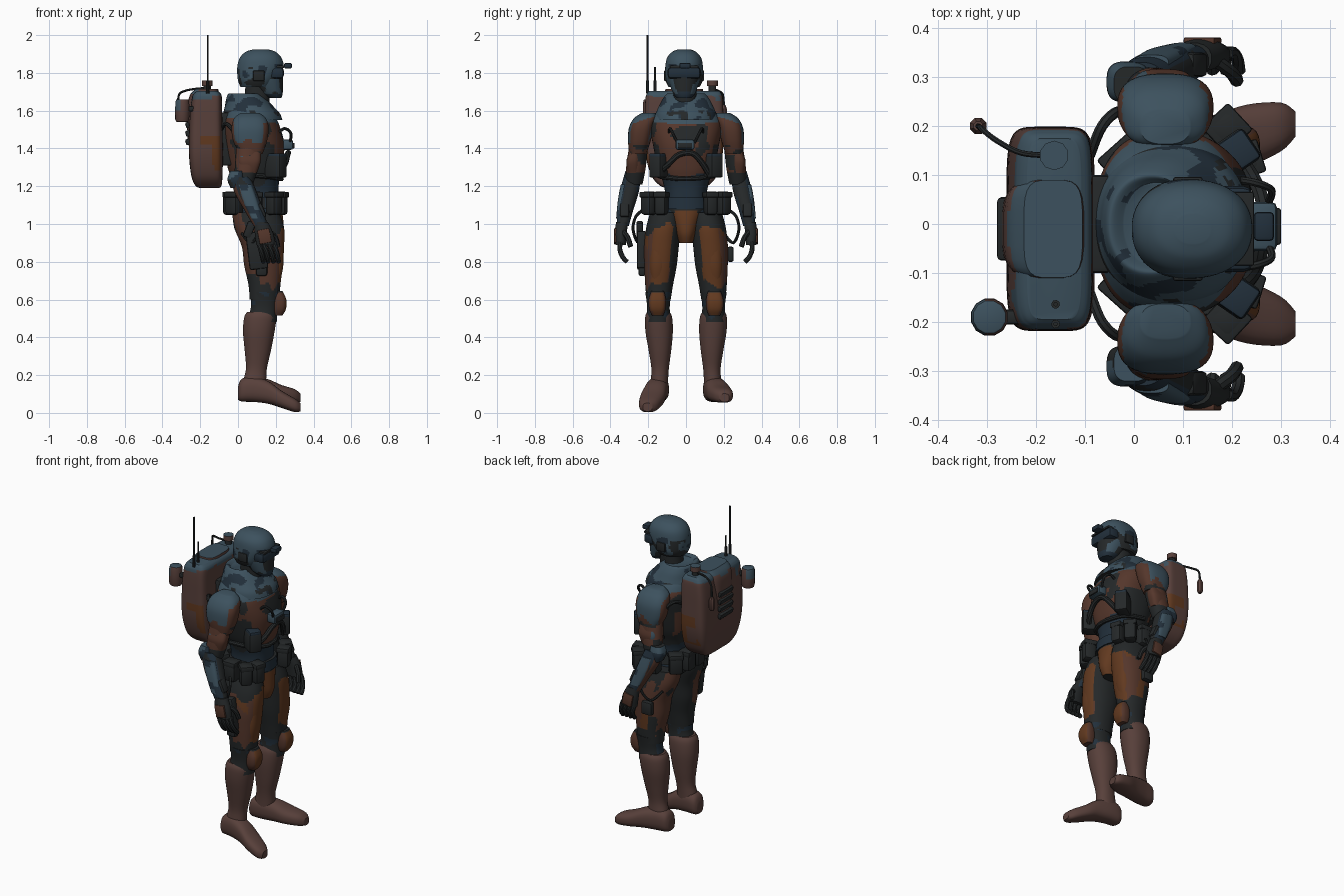
import bpy, bmesh, math
from mathutils import Vector, Matrix, noise

COLS = {"slate_blue": (.046, .083, .112), "rust_brown": (.09, .037, .024), "boot_brown": (.097, .051, .043),
        "orange_brown": (.12, .041, .014), "charcoal": (.018, .021, .022), "navy": (.016, .029, .044)}
BLUE, RUST, BOOT, ORANGE, DARK, NAVY = range(6)
MATS = []
for n, c in COLS.items():
    m = bpy.data.materials.new(n)
    m.diffuse_color = (*c, 1)
    MATS.append(m)


def finish(name, bm, mat):
    """mat is a colour number, or a rule taking face centre and normal"""
    bmesh.ops.recalc_face_normals(bm, faces=bm.faces[:])
    me = bpy.data.meshes.new(name)
    if callable(mat):
        for m in MATS:
            me.materials.append(m)
        for f in bm.faces:
            f.material_index = mat(f.calc_center_median(), f.normal)
    else:
        me.materials.append(MATS[mat])
    bm.to_mesh(me)
    bm.free()
    ob = bpy.data.objects.new(name, me)
    bpy.context.collection.objects.link(ob)
    return ob


def resample(rings, k):
    out = []
    for i in range(len(rings) - 1):
        p = [rings[max(0, min(len(rings) - 1, i + j))] for j in (-1, 0, 1, 2)]
        for s in range(k):
            t = s / k
            out.append([.5 * (2 * b + (c - a) * t + (2 * a - 5 * b + 4 * c - d) * t * t
                              + (3 * b - a - 3 * c + d) * t ** 3) for a, b, c, d in zip(*p)])
    return out + [rings[-1]]


def loft(name, rings, mat, n=24, k=4, p=2.2, axis='z', s=1):
    """skin rings (x, y, z, radius a, radius b) stacked along an axis; s flips y"""
    bm = bmesh.new()
    loops = []
    for x, y, z, a, b in resample(rings, k):
        vs = []
        for i in range(n):
            t = 2 * math.pi * (i + .5) / n
            c, q = math.cos(t), math.sin(t)
            u = a * math.copysign(abs(c) ** (2 / p), c)
            v = b * math.copysign(abs(q) ** (2 / p), q)
            off = (u, v, 0) if axis == 'z' else (0, u, v)
            vs.append(bm.verts.new((x + off[0], s * (y + off[1]), z + off[2])))
        loops.append(vs)
    for A, B in zip(loops, loops[1:]):
        for i in range(n):
            bm.faces.new((A[i], A[(i + 1) % n], B[(i + 1) % n], B[i]))
    bm.faces.new(loops[0])
    bm.faces.new(loops[-1])
    return finish(name, bm, mat)


def box(name, loc, size, mat, rot=(0, 0, 0), bev=.012):
    bm = bmesh.new()
    bmesh.ops.create_cube(bm, size=1)
    bmesh.ops.scale(bm, vec=size, verts=bm.verts[:])
    bmesh.ops.bevel(bm, geom=bm.edges[:], offset=min(bev, min(size) * .3), segments=2, affect='EDGES', profile=.5)
    R = Matrix.Rotation(rot[2], 4, 'Z') @ Matrix.Rotation(rot[1], 4, 'Y') @ Matrix.Rotation(rot[0], 4, 'X')
    bmesh.ops.transform(bm, matrix=Matrix.Translation(loc) @ R, verts=bm.verts[:])
    return finish(name, bm, mat)


def tube(name, pts, r, mat, k=5, n=8):
    pts = [Vector(p) for p in resample(pts, k)]
    bm = bmesh.new()
    loops = []
    for i, p in enumerate(pts):
        d = (pts[min(i + 1, len(pts) - 1)] - pts[max(i - 1, 0)]).normalized()
        u = d.cross(Vector((.31, .2, .93))).normalized()
        w = d.cross(u)
        loops.append([bm.verts.new(p + r * (u * math.cos(j * math.tau / n) + w * math.sin(j * math.tau / n)))
                      for j in range(n)])
    for A, B in zip(loops, loops[1:]):
        for j in range(n):
            bm.faces.new((A[j], A[(j + 1) % n], B[(j + 1) % n], B[j]))
    bm.faces.new(loops[0])
    bm.faces.new(loops[-1])
    return finish(name, bm, mat)


def patch(c, f=13):
    return noise.noise(c * f + Vector((3.1, 7.7, 1.3)))


def camo(main, dark=.3, top=.4):
    """blue on upward faces, dark patches by noise, main colour elsewhere"""
    return lambda c, n: DARK if patch(c) > dark else BLUE if n.z + .3 * patch(c) > top else main


def torso_rule(c, n):
    if c.z < 1.24 + .1 * patch(c, 9):
        return NAVY
    if n.z > .4 or c.z > 1.56:
        return BLUE if patch(c) < .3 else NAVY
    if abs(n.y) > .8 and c.z < 1.42:
        return DARK
    return DARK if patch(c, 10) > (.3 if n.x > 0 else .12) else RUST


def thigh_rule(c, n):
    out = n.y * (-1 if c.y < 0 else 1)
    hip = .99 + .06 * patch(c, 18) - .35 * max(0, abs(c.y) - .13)
    if c.z < .68 + .06 * patch(c, 18) or out < -.6 or (c.z > hip and n.x > -.4):
        return DARK
    if n.x < -.2:
        return DARK if patch(c, 9) > .15 or out < -.3 else RUST
    return ORANGE if n.x > .8 or patch(c, 8) > .25 else RUST


def helmet_rule(c, n):
    v = patch(c, 15)
    if c.z < 1.83 and v > .12:
        return DARK
    return NAVY if c.z < 1.845 and v < -.2 else BLUE


def jaw_rule(c, n):
    if abs(n.y) > .55 and 1.69 < c.z < 1.765 and c.x > .13:
        return BLUE if patch(c, 20) < .2 else DARK
    return NAVY if c.z < 1.7 else DARK


def shoulder_rule(c, n):
    if n.z > .45 or (c.z > 1.44 + .08 * patch(c) and n.x < .45 and n.x > -.75):
        return BLUE
    return DARK if c.z < 1.42 and patch(c) > .2 else RUST


def forearm_rule(c, n):
    return RUST if n.x < -.6 else DARK if n.x > .75 or patch(c, 15) > .3 else NAVY


# head
loft("helmet", [(.098, -.01, 1.725, .085, .082), (.103, -.01, 1.765, .104, .1), (.118, -.01, 1.83, .122, .1),
                (.12, -.01, 1.88, .11, .09), (.12, -.01, 1.912, .078, .062), (.12, -.01, 1.925, .035, .03)],
     helmet_rule, n=56, k=7)
loft("jaw_guard", [(.195, -.01, 1.668, .035, .04), (.175, -.01, 1.695, .062, .06), (.148, -.01, 1.76, .09, .082),
                   (.132, -.01, 1.81, .105, .09)], jaw_rule, n=48, k=7)
box("visor", (.205, -.01, 1.80), (.075, .175, .062), NAVY, bev=.02)
box("visor_band", (.205, -.01, 1.832), (.08, .15, .014), DARK, bev=.004)
box("helmet_mount", (.265, -.005, 1.838), (.042, .06, .03), NAVY)
for s in (-1, 1):
    box("ear_cup", (.11, -.01 + s * .098, 1.785), (.06, .016, .055), DARK)
loft("neck", [(.085, -.005, 1.58, .08, .075), (.1, -.005, 1.66, .068, .062), (.11, -.005, 1.76, .07, .065)], DARK)

# trunk
loft("torso", [(.1, 0, 1.04, .12, .12), (.1, 0, 1.15, .115, .11), (.095, 0, 1.22, .122, .122),
               (.09, 0, 1.3, .145, .15), (.085, 0, 1.42, .16, .175), (.07, 0, 1.52, .15, .19),
               (.06, 0, 1.58, .13, .165), (.06, 0, 1.63, .11, .12), (.07, 0, 1.66, .08, .08)],
     torso_rule, n=72, k=8, p=2.5)
loft("collar", [(.08, 0, 1.55, .155, .165), (.072, 0, 1.585, .15, .16), (.06, 0, 1.62, .13, .145),
                (.045, 0, 1.66, .108, .125), (.035, 0, 1.69, .085, .1), (.05, 0, 1.675, .07, .085)],
     lambda c, n: NAVY if patch(c, 16) > .2 else DARK if c.z < 1.6 and patch(c, 19) < -.22 else BLUE, n=72, k=6)
loft("pelvis", [(.165, 0, .9, .055, .035), (.15, 0, .95, .09, .055), (.115, 0, 1.02, .125, .085),
                (.1, 0, 1.09, .13, .12)],
     lambda c, n: ORANGE if n.x > .1 and c.z < 1.075 and abs(c.y) < .066 else DARK, n=40, k=6)
loft("belt", [(.1, 0, 1.08, .137, .137), (.1, 0, 1.14, .132, .13)],
     lambda c, n: NAVY if n.x > .3 else DARK, k=1, n=32)

# chest equipment
box("chest_radio", (.262, -.005, 1.42), (.06, .1, .055), BLUE)
box("radio_grille", (.285, -.005, 1.415), (.03, .075, .03), DARK, bev=.005)
tube("chest_hose", [(.2, -.15, 1.26), (.245, -.1, 1.31), (.262, -.04, 1.365), (.265, .03, 1.375),
                    (.25, .08, 1.33), (.22, .13, 1.25)], .015, DARK)
for s in (-1, 1):
    box("chest_pouch", (.2, s * .14, 1.305), (.1, .075, .12), DARK, rot=(0, 0, s * .6))
    box("chest_pouch_lid", (.205, s * .143, 1.362), (.085, .07, .025), NAVY, rot=(0, 0, s * .6))
    tube("radio_hose", [(.2, s * .09, 1.47), (.245, s * .085, 1.505), (.28, s * .07, 1.48),
                        (.275, s * .045, 1.43)], .008, DARK)
    tube("pack_hose", [(-.09, s * .14, 1.5), (-.065, s * .2, 1.53), (-.03, s * .23, 1.5),
                       (0, s * .21, 1.44)], .011, DARK)
    tube("lower_chest_strap", [(.05, s * .155, 1.26), (.17, s * .125, 1.25), (.225, s * .04, 1.24),
                               (.228, 0, 1.24)], .013, DARK)
    # belt pouches
    for x, y, r, w in ((.225, .13, .3, .065), (.19, .195, .75, .07), (.09, .19, 1.57, .08),
                       (-.02, .13, 2.3, .08), (-.045, .045, 3.14, .08)):
        box("belt_pouch", (x, s * y, 1.11), (.07, w, .125), DARK, rot=(0, 0, s * r), bev=.018)
        box("pouch_flap", (x, s * y, 1.155), (.075, w + .005, .03), DARK, rot=(0, 0, s * r), bev=.006)
    tube("belt_hose", [(.1, s * .22, 1.08), (.13, s * .265, 1.04), (.12, s * .28, .97), (.07, s * .25, .9),
                       (.02, s * .2, .95)], .008, DARK)

    # arms
    loft("shoulder_pad", [(.07, .255, 1.37, .06, .045), (.064, .247, 1.44, .09, .06), (.064, .236, 1.51, .098, .066),
                          (.064, .215, 1.56, .084, .06), (.064, .198, 1.588, .05, .035)],
         shoulder_rule, n=48, k=7, p=2.6, s=s)
    loft("upper_arm", [(.03, .275, 1.21, .05, .045), (.045, .265, 1.3, .062, .052), (.06, .25, 1.42, .068, .05)],
         lambda c, n: DARK if c.z < 1.27 or patch(c, 12) > .15 else RUST, n=40, k=8, s=s)
    loft("upper_arm_plate", [(.055, .278, 1.27, .045, .03), (.06, .28, 1.33, .06, .036), (.065, .27, 1.385, .055, .03)],
         lambda c, n: BLUE if n.x < -.3 and patch(c) > -.1 else RUST, n=32, k=8, p=3, s=s)
    loft("elbow_pad", [(-.005, .29, 1.19, .034, .035), (-.012, .29, 1.235, .044, .042), (-.005, .285, 1.28, .036, .036)],
         camo(NAVY, .2, .15), k=4, n=32, p=3, s=s)
    loft("forearm", [(.015, .285, 1.25, .05, .045), (.04, .3, 1.17, .06, .05), (.085, .322, 1.07, .05, .042),
                     (.12, .335, .99, .038, .032)], forearm_rule, n=40, k=8, s=s)
    loft("forearm_guard", [(.035, .325, 1.21, .036, .02), (.06, .336, 1.13, .04, .024), (.098, .352, 1.03, .03, .018)],
         lambda c, n: RUST if n.x < -.7 else BLUE if patch(c, 14) < .3 else NAVY, n=32, k=6, p=3, s=s)
    box("wrist_device", (.12, s * .325, 1.07), (.04, .05, .08), DARK, rot=(0, -.4, 0))
    # hands
    loft("glove", [(.122, .338, 1.01, .037, .032), (.138, .346, .95, .05, .033), (.148, .345, .89, .052, .027)],
         DARK, s=s, n=16)
    box("hand_plate", (.14, s * .374, .935), (.065, .014, .075), RUST, rot=(0, -.2, 0))
    for i in range(4):
        x = .108 + i * .027
        tube("finger", [(x, s * .347, .905), (x + .012, s * .35, .865), (x + .022, s * .335, .825),
                        (x + .026, s * .312, .80)], .013, DARK, k=3)
    tube("thumb", [(.165, s * .335, .96), (.198, s * .31, .93), (.21, s * .293, .88)], .014, DARK, k=3)

    # legs
    loft("thigh", [(.14, .145, .6, .078, .064), (.14, .142, .68, .085, .074), (.135, .135, .78, .102, .086),
                   (.132, .13, .88, .112, .092), (.112, .118, .98, .132, .093), (.095, .105, 1.06, .125, .085)],
         thigh_rule, n=64, k=9, s=s)
    loft("thigh_plate", [(.2, .15, .7, .025, .035), (.2, .147, .78, .04, .048), (.2, .142, .88, .04, .048),
                         (.2, .14, .95, .03, .03)], ORANGE, n=20, s=s)
    loft("knee_joint", [(.125, .146, .48, .08, .066), (.14, .146, .56, .072, .06), (.145, .146, .64, .08, .07)],
         lambda c, n: NAVY if patch(c, 18) > .2 else DARK, n=40, k=8, s=s)
    loft("knee_pad", [(.21, .15, .515, .025, .03), (.218, .152, .55, .036, .044), (.22, .152, .6, .036, .046),
                      (.21, .15, .645, .026, .034)],
         lambda c, n: DARK if c.z > .635 else ORANGE if n.x > .75 else RUST, n=20, k=4, p=3, s=s)
    # boots
    loft("boot_shaft", [(.08, .145, .10, .068, .05), (.09, .14, .18, .06, .046), (.098, .137, .24, .056, .047),
                        (.105, .138, .33, .07, .06), (.11, .142, .43, .084, .073), (.118, .145, .505, .086, .072),
                        (.122, .146, .535, .074, .06)], BOOT, s=s)
    d = .05 if s > 0 else 0  # the right toe points further down
    loft("boot_foot", [(.0, .14, .105, .03, .035), (.02, .142, .12, .05, .06), (.08, .147, .125, .056, .067),
                       (.16, .162, .108 + d * .2, .06, .06), (.23, .18, .072 + d * .6, .064, .046),
                       (.3, .198, .04 + d, .05, .036), (.33, .204, .03 + d, .025, .022)], BOOT, axis='x', p=2.6, s=s)

# thigh holster and small side pouch
box("holster", (.10, -.235, .86), (.1, .05, .2), DARK, rot=(0, -.12, 0))
box("holster_grip", (.06, -.245, .97), (.045, .035, .09), DARK, rot=(0, .35, 0))
box("holster_tip", (.125, -.232, .755), (.06, .04, .06), DARK)
box("leg_pouch", (.1, .235, .84), (.07, .035, .08), DARK)

# backpack
loft("backpack", [(-.15, -.01, 1.19, .05, .09), (-.157, -.01, 1.205, .07, .13), (-.165, -.01, 1.26, .083, .175),
                  (-.17, -.01, 1.38, .09, .205), (-.17, -.01, 1.55, .087, .208), (-.165, -.01, 1.66, .08, .205),
                  (-.163, -.01, 1.69, .072, .197), (-.163, -.01, 1.705, .055, .185)],
     lambda c, n: BLUE if n.z > .3 or c.z > 1.67 + .08 * patch(c, 18) else
     ORANGE if abs(n.y) > .6 and 1.29 < c.z < 1.46 and c.x > -.17 + .1 * patch(c, 12) else BOOT, n=72, k=8, p=6)
loft("pack_spine", [(-.19, -.01, 1.42, .075, .07), (-.19, -.01, 1.55, .08, .085), (-.18, -.01, 1.67, .08, .1),
                    (-.165, -.01, 1.715, .06, .1)], camo(BOOT, 2), p=4)
for i in range(4):
    box("pack_vent", (-.262, -.01, 1.435 + i * .045), (.032, .13, .034), DARK, rot=(0, -.3, 0), bev=.01)
box("pack_mount", (-.06, 0, 1.45), (.07, .2, .28), DARK)
for y, top in ((-.204, 2.0), (-.164, 1.83)):
    tube("antenna_base", [(-.16, y, 1.69), (-.16, y, 1.76)], .009, DARK, k=1)
    tube("antenna", [(-.16, y, 1.74), (-.16, y, top)], .0045, DARK, k=1)
loft("side_canister", [(-.295, -.19, 1.54, .03, .03), (-.295, -.19, 1.555, .038, .038), (-.295, -.19, 1.645, .038, .038),
                       (-.295, -.19, 1.66, .03, .03)],
     lambda c, n: BLUE if n.z > .3 or n.x < -.3 and c.z > 1.6 else BOOT, k=2, n=12, p=2)
box("canister_bracket", (-.25, -.19, 1.61), (.06, .03, .03), DARK)
loft("filler_neck", [(-.163, .14, 1.69, .02, .02), (-.163, .14, 1.735, .02, .02)], DARK, k=1, n=10, p=2)
loft("filler_cap", [(-.163, .14, 1.73, .03, .03), (-.163, .14, 1.76, .03, .03)], camo(BOOT, 2), k=1, n=10, p=2)
tube("drain_hose", [(-.17, .14, 1.72), (-.23, .145, 1.715), (-.28, .17, 1.705), (-.312, .195, 1.685),
                    (-.318, .2, 1.62)], .006, DARK)
loft("hose_nozzle", [(-.318, .2, 1.545, .011, .011), (-.318, .2, 1.56, .018, .018), (-.318, .2, 1.61, .018, .018),
                     (-.318, .2, 1.63, .01, .01)], BOOT, k=1, n=8, p=2)

# smooth shading with sharp edges kept
for ob in bpy.data.objects:
    ob.select_set(True)
    bpy.context.view_layer.objects.active = ob
bpy.ops.object.shade_smooth_by_angle(angle=math.radians(40))
